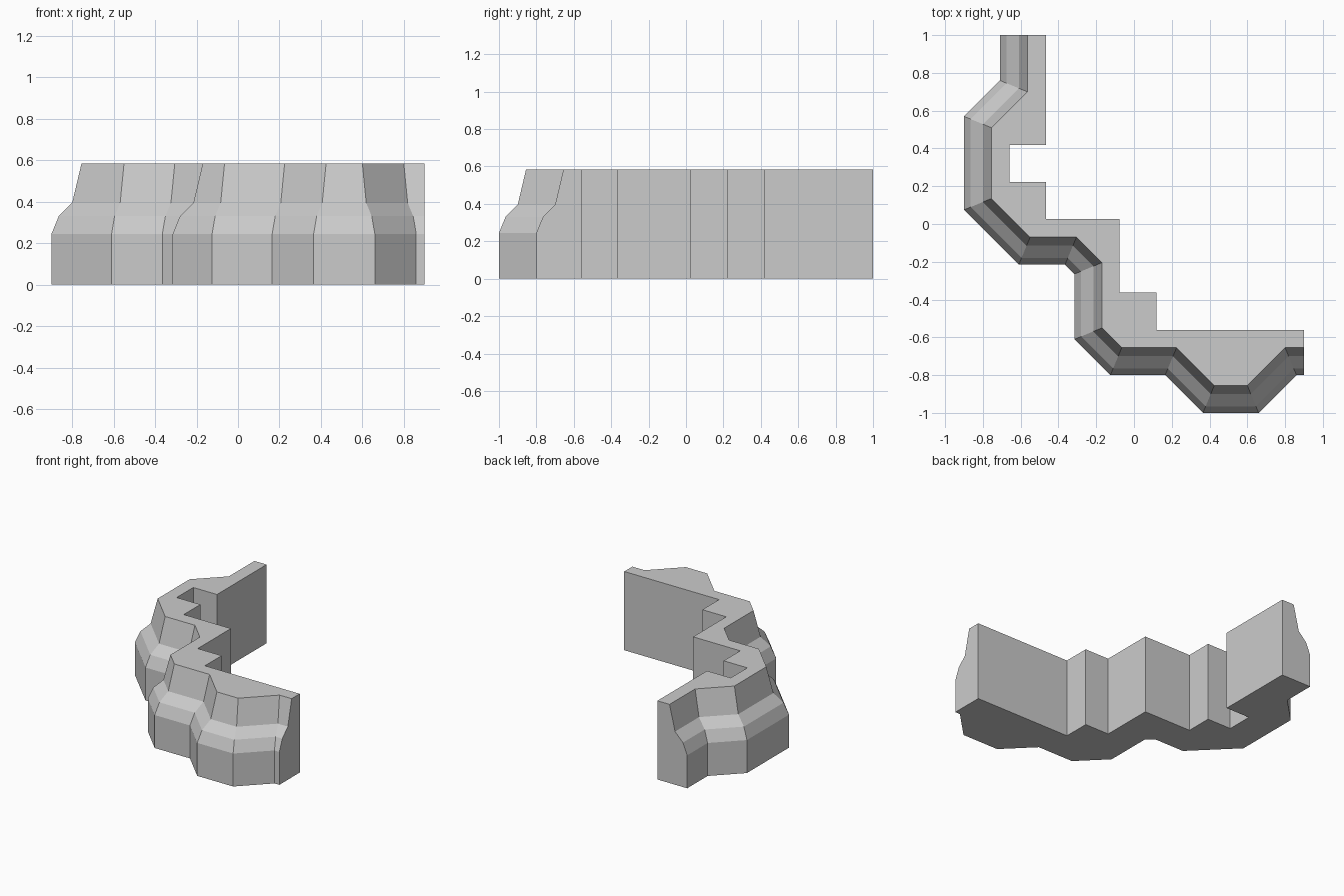
import bpy, bmesh, math
from mathutils import Vector

if "Cube" in bpy.data.objects:
    bpy.data.objects.remove(bpy.data.objects["Cube"])

# Foot line of the moulded front, walked from the back end to the right end
FRONT = [(-0.71, 1), (-0.71, 0.76), (-0.90, 0.57), (-0.90, 0.075),
         (-0.61, -0.215), (-0.365, -0.215), (-0.315, -0.265), (-0.315, -0.61),
         (-0.125, -0.80), (0.165, -0.80), (0.365, -1), (0.66, -1),
         (0.86, -0.80), (0.90, -0.80)]

# Stepped plain back, from the right end to the back end
BACK = [(0.90, -0.56), (0.12, -0.56), (0.12, -0.363), (-0.077, -0.363),
        (-0.077, 0.027), (-0.465, 0.027), (-0.465, 0.222), (-0.66, 0.222),
        (-0.66, 0.417), (-0.465, 0.417), (-0.465, 1)]

# Moulding profile: setback from the foot line, height
PROFILE = [(0, 0), (0, 0.245), (0.035, 0.33), (0.10, 0.395), (0.145, 0.585)]


def inset(path, dist):
    """Shift an open path to its left with mitred corners."""
    pts = [Vector(p) for p in path]
    normals = [Vector((a.y - b.y, b.x - a.x)).normalized()
               for a, b in zip(pts, pts[1:])]
    out = []
    for i, p in enumerate(pts):
        n0 = normals[max(i - 1, 0)]
        n1 = normals[min(i, len(normals) - 1)]
        out.append(p + (n0 + n1) * dist / (1 + n0.dot(n1)))
    return out


bm = bmesh.new()

# One closed ring per profile point
rings = [[bm.verts.new((x, y, z)) for x, y in inset(FRONT, d) + BACK]
         for d, z in PROFILE]

# Side walls between rings, then bottom and top caps
for low, high in zip(rings, rings[1:]):
    for i in range(len(low)):
        j = (i + 1) % len(low)
        bm.faces.new((low[i], low[j], high[j], high[i]))
bm.faces.new(rings[0][::-1])
bm.faces.new(rings[-1])

# Merge the flat strips of the back and end walls into single faces
bmesh.ops.dissolve_limit(bm, angle_limit=math.radians(0.5),
                         verts=bm.verts, edges=bm.edges)
bmesh.ops.recalc_face_normals(bm, faces=bm.faces)

mesh = bpy.data.meshes.new("moulded_wall")
bm.to_mesh(mesh)
bm.free()
wall = bpy.data.objects.new("moulded_wall", mesh)
bpy.context.collection.objects.link(wall)
